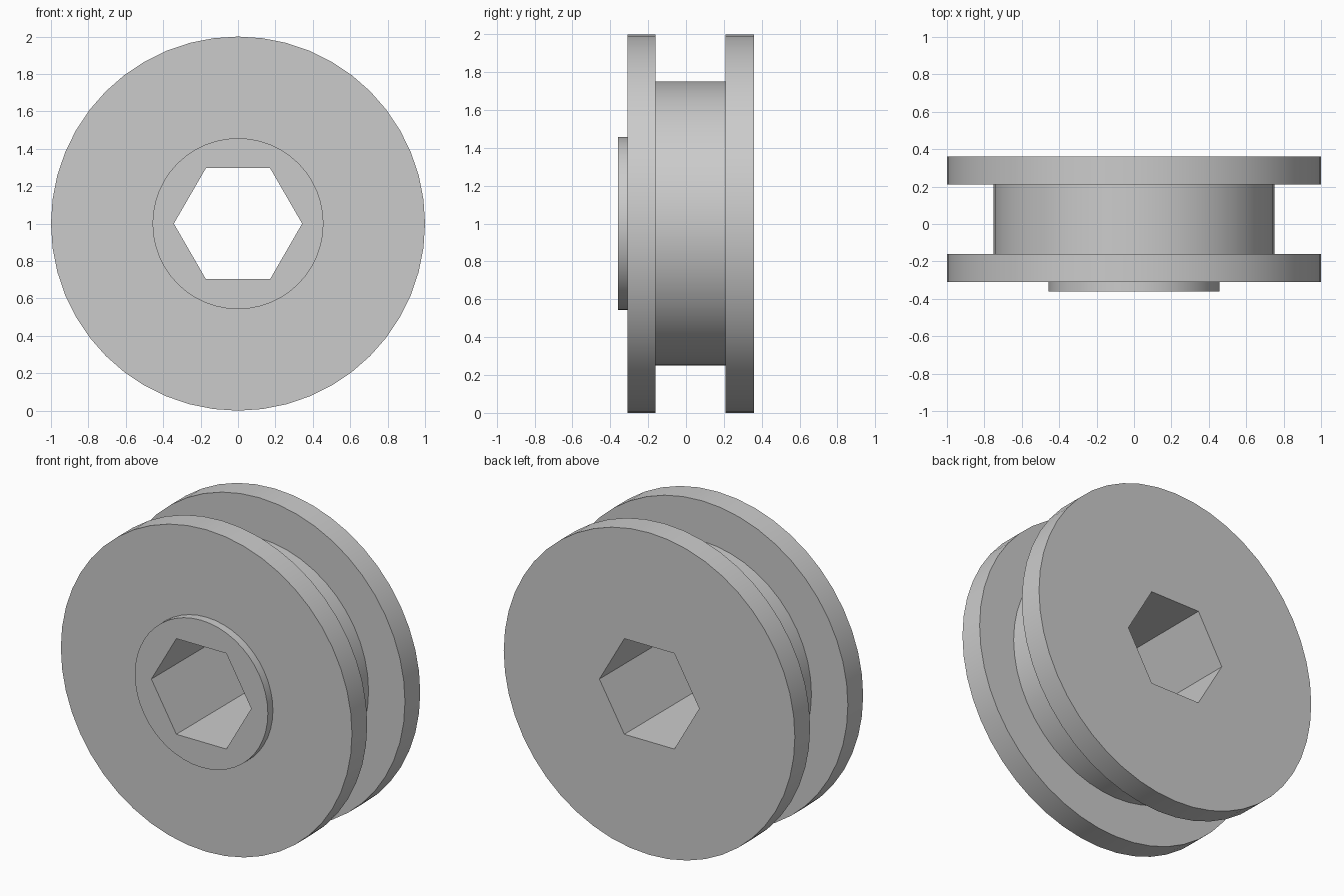
import bpy, bmesh
from math import cos, sin, pi, radians

cube = bpy.data.objects.get("Cube")
if cube:
    bpy.data.objects.remove(cube, do_unlink=True)

SEGMENTS = 48      # divisible by six, so the bore corners stay crisp
APOTHEM = 0.297    # half the width across the flats of the bore
CENTRE_Z = 1.0

grey = bpy.data.materials.new("plain grey")
grey.use_nodes = True
colour = (0.6, 0.6, 0.6, 1)
grey.diffuse_color = colour
grey.node_tree.nodes["Principled BSDF"].inputs["Base Color"].default_value = colour


def ring(bm, radius, y):
    """One loop around the axle; no radius means the hexagonal bore."""
    verts = []
    for i in range(SEGMENTS):
        a = 2 * pi * i / SEGMENTS
        r = radius or APOTHEM / cos(a % (pi / 3) - pi / 6)
        verts.append(bm.verts.new((r * cos(a), y, CENTRE_Z + r * sin(a))))
    return verts


# Closed profile: front collar, front flange, drum, back flange, bore
profile = [
    (None, -0.36), (0.457, -0.36), (0.457, -0.31),
    (1.0, -0.31), (1.0, -0.16),
    (0.75, -0.16), (0.75, 0.21),
    (1.0, 0.21), (1.0, 0.36), (None, 0.36),
]

bm = bmesh.new()
rings = [ring(bm, r, y) for r, y in profile]
for k, a in enumerate(rings):
    b = rings[(k + 1) % len(rings)]
    for i in range(SEGMENTS):
        j = (i + 1) % SEGMENTS
        bm.faces.new((a[i], a[j], b[j], b[i]))
bmesh.ops.recalc_face_normals(bm, faces=bm.faces)

mesh = bpy.data.meshes.new("flanged_roller")
bm.to_mesh(mesh)
bm.free()
mesh.materials.append(grey)
roller = bpy.data.objects.new("flanged_roller", mesh)
bpy.context.collection.objects.link(roller)

# Smooth round walls, sharp rims and bore corners
bpy.ops.object.select_all(action="DESELECT")
roller.select_set(True)
bpy.context.view_layer.objects.active = roller
bpy.ops.object.shade_smooth_by_angle(angle=radians(30))
